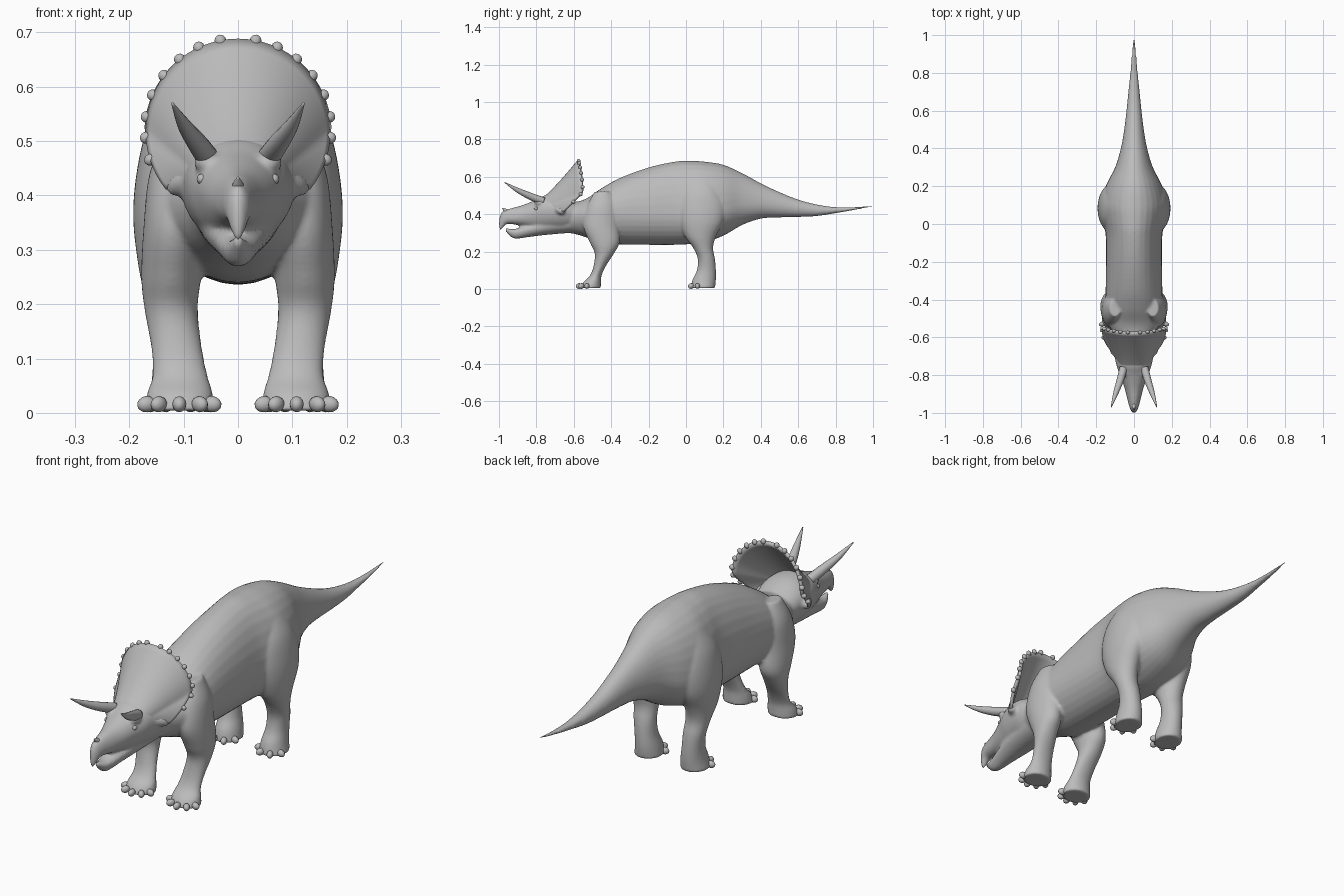
import bpy, bmesh, math
from mathutils import Vector

if "Cube" in bpy.data.objects:
    bpy.data.objects.remove(bpy.data.objects["Cube"])

grey = bpy.data.materials.new("skin_grey")
grey.diffuse_color = (0.5, 0.5, 0.5, 1)
grey.use_nodes = True
grey.node_tree.nodes["Principled BSDF"].inputs["Base Color"].default_value = grey.diffuse_color


def spline(rows, sub=5):
    """Smoothly interpolate rows of numbers."""
    out = []
    for i in range(len(rows) - 1):
        a, b = rows[max(i - 1, 0)], rows[i]
        c, d = rows[i + 1], rows[min(i + 2, len(rows) - 1)]
        for k in range(sub):
            t = k / sub
            out.append([0.5 * (2*q + (r - p)*t + (2*p - 5*q + 4*r - s)*t*t + (3*q - p - 3*r + s)*t**3)
                        for p, q, r, s in zip(a, b, c, d)])
    return out + [list(rows[-1])]


def skin(bm, rings):
    """Join closed rings of points into a capped tube."""
    vs = [[bm.verts.new(p) for p in ring] for ring in rings]
    n = len(vs[0])
    for a, b in zip(vs, vs[1:]):
        for i in range(n):
            bm.faces.new((a[i], a[(i + 1) % n], b[(i + 1) % n], b[i]))
    bm.faces.new(vs[0][::-1])
    bm.faces.new(vs[-1])


ANG = [2 * math.pi * i / 32 for i in range(32)]


def along_y(bm, rows):
    """Rows: y, top, bottom, height of widest point, half width."""
    skin(bm, [[(w * math.cos(a), y, m + ((t - m) if math.sin(a) > 0 else (m - b)) * math.sin(a))
               for a in ANG] for y, t, b, m, w in spline(rows)])


def along_z(bm, rows, side):
    """Rows: z, front y, back y, inner x, outer x."""
    skin(bm, [[(side * ((i + o) / 2 + (o - i) / 2 * math.cos(a)), (f + k) / 2 + (k - f) / 2 * math.sin(a), z)
               for a in ANG] for z, f, k, i, o in spline(rows)])


def finish(bm, name):
    bmesh.ops.recalc_face_normals(bm, faces=bm.faces)
    me = bpy.data.meshes.new(name)
    bm.to_mesh(me)
    bm.free()
    me.materials.append(grey)
    me.shade_smooth()
    ob = bpy.data.objects.new(name, me)
    bpy.context.collection.objects.link(ob)
    return ob


def blob(bm, pos, size, aim=(0, 0, 1)):
    """Ellipsoid whose local z follows aim."""
    vs = bmesh.ops.create_uvsphere(bm, u_segments=12, v_segments=8, radius=1)["verts"]
    q = Vector(aim).to_track_quat('Z', 'Y')
    for v in vs:
        v.co = q @ Vector([c * s for c, s in zip(v.co, size)]) + Vector(pos)


def horn(bm, rows):
    """Rows: x, y, z, radius."""
    pts = spline(rows, 6)
    aim = (Vector(rows[-1][:3]) - Vector(rows[0][:3])).to_track_quat('Z', 'Y')
    skin(bm, [[Vector(p[:3]) + aim @ Vector((p[3] * math.cos(a), p[3] * math.sin(a), 0))
               for a in ANG[::2]] for p in pts])


# torso, neck and tail
bm = bmesh.new()
along_y(bm, [
    (-.68, .47, .305, .39, .070), (-.60, .465, .295, .39, .095), (-.53, .485, .275, .39, .135),
    (-.45, .54, .245, .39, .150), (-.35, .595, .238, .40, .150), (-.20, .65, .236, .40, .149),
    (-.06, .681, .236, .40, .150), (.02, .685, .24, .40, .165), (.10, .681, .25, .41, .175),
    (.20, .664, .285, .42, .150), (.30, .62, .342, .45, .100), (.40, .565, .376, .455, .070),
    (.50, .518, .383, .445, .052), (.60, .478, .385, .43, .040), (.70, .452, .39, .42, .030),
    (.80, .438, .405, .422, .020), (.90, .438, .422, .43, .012), (1.0, .449, .441, .445, .004)])
# skull with upper beak, and lower jaw
along_y(bm, [
    (-.58, .46, .32, .40, .085), (-.66, .50, .31, .42, .105), (-.74, .505, .31, .42, .095),
    (-.80, .478, .315, .41, .074), (-.87, .450, .335, .39, .050), (-.92, .436, .345, .38, .037),
    (-.96, .424, .346, .38, .027), (-.985, .413, .320, .37, .018), (-1.0, .375, .315, .345, .006)])
along_y(bm, [
    (-.62, .40, .30, .35, .075), (-.74, .37, .29, .34, .066), (-.84, .345, .278, .32, .046),
    (-.90, .325, .269, .305, .032), (-.93, .320, .275, .305, .024), (-.965, .328, .308, .318, .007)])
FRONT = [(.52, -.49, -.40, .07, .13), (.44, -.53, -.37, .06, .163), (.34, -.55, -.36, .06, .174),
         (.25, -.515, -.355, .068, .178), (.19, -.488, -.385, .074, .172), (.12, -.495, -.43, .066, .160),
         (.07, -.515, -.452, .056, .157), (.035, -.55, -.455, .046, .168), (.004, -.565, -.455, .044, .172)]
REAR = [(.60, .02, .16, .04, .125), (.52, -.025, .19, .04, .168), (.44, -.042, .21, .05, .187),
        (.36, -.035, .20, .06, .193), (.28, -.005, .16, .07, .185), (.22, .038, .145, .074, .174),
        (.16, .063, .155, .072, .164), (.10, .058, .160, .068, .157), (.05, .035, .160, .058, .160),
        (.004, .025, .155, .052, .168)]
for s in (-1, 1):
    along_z(bm, FRONT, s)
    along_z(bm, REAR, s)
    # cheek horns and brow ridges
    blob(bm, (s * .098, -.68, .425), (.022, .022, .045), (s * .5, .5, -.3))
    blob(bm, (s * .058, -.785, .462), (.024, .026, .022))
body = finish(bm, "body")
m = body.modifiers.new("fuse", 'REMESH')
m.mode = 'VOXEL'
m.voxel_size = .0065
m.use_smooth_shade = True
m = body.modifiers.new("soften", 'SMOOTH')
m.factor = .5
m.iterations = 6


# neck frill: a curved shield that opens up and back from the skull
def rim(a):
    z = .518 + .166 * math.sin(a)
    y = -.552 - .023 * max(0, math.sin(a))**2 - .16 * max(0, -math.sin(a))
    return Vector((.166 * math.cos(a), y, z))


bm = bmesh.new()
grid = []
for i in range(49):
    a = math.radians(-40 + 260 * i / 48)
    base, edge = Vector((.06 * math.cos(a), -.78, .435 + .035 * math.sin(a))), rim(a)
    col = []
    for k in range(13):
        t = k / 12
        p = base.lerp(edge, t)
        p.y = base.y + (edge.y - base.y) * t**.85
        col.append(bm.verts.new(p))
    grid.append(col)
for a, b in zip(grid, grid[1:]):
    for k in range(12):
        bm.faces.new((a[k], a[k + 1], b[k + 1], b[k]))
frill = finish(bm, "neck_frill")
m = frill.modifiers.new("thickness", 'SOLIDIFY')
m.thickness = .014
m.offset = 0

# studs around the frill edge
bm = bmesh.new()
for deg in (79, 65, 51, 37, 23, 9, -4, -18):
    for a in (math.radians(deg), math.radians(180 - deg)):
        out = Vector((math.cos(a), 0, math.sin(a)))
        blob(bm, rim(a) + out * .003, (.010, .011, .012), out)
finish(bm, "frill_studs")

# brow horns and nose horn
bm = bmesh.new()
for s in (-1, 1):
    horn(bm, [(s * .056, -.765, .470, .021), (s * .074, -.83, .495, .019), (s * .098, -.90, .528, .013),
              (s * .121, -.97, .570, .002)])
finish(bm, "brow_horns")
bm = bmesh.new()
horn(bm, [(0, -.945, .405, .014), (0, -.965, .420, .010), (0, -.982, .433, .002)])
finish(bm, "nose_horn")

# eyes
bm = bmesh.new()
for s in (-1, 1):
    blob(bm, (s * .066, -.80, .430), (.010, .012, .010))
finish(bm, "eyes")

# toes fanned around the front of each foot
bm = bmesh.new()
for s in (-1, 1):
    for cy, cx, rx, ry, count in ((-.515, .108, .062, .056, 5), (.075, .11, .054, .052, 4)):
        for i in range(count):
            a = math.radians(-165 + 150 * i / (count - 1))
            aim = (math.cos(a), math.sin(a), -.15)
            blob(bm, (s * (cx + rx * math.cos(a)), cy + ry * math.sin(a), .016), (.013, .015, .018),
                 (s * aim[0], aim[1], aim[2]))
finish(bm, "toes")
